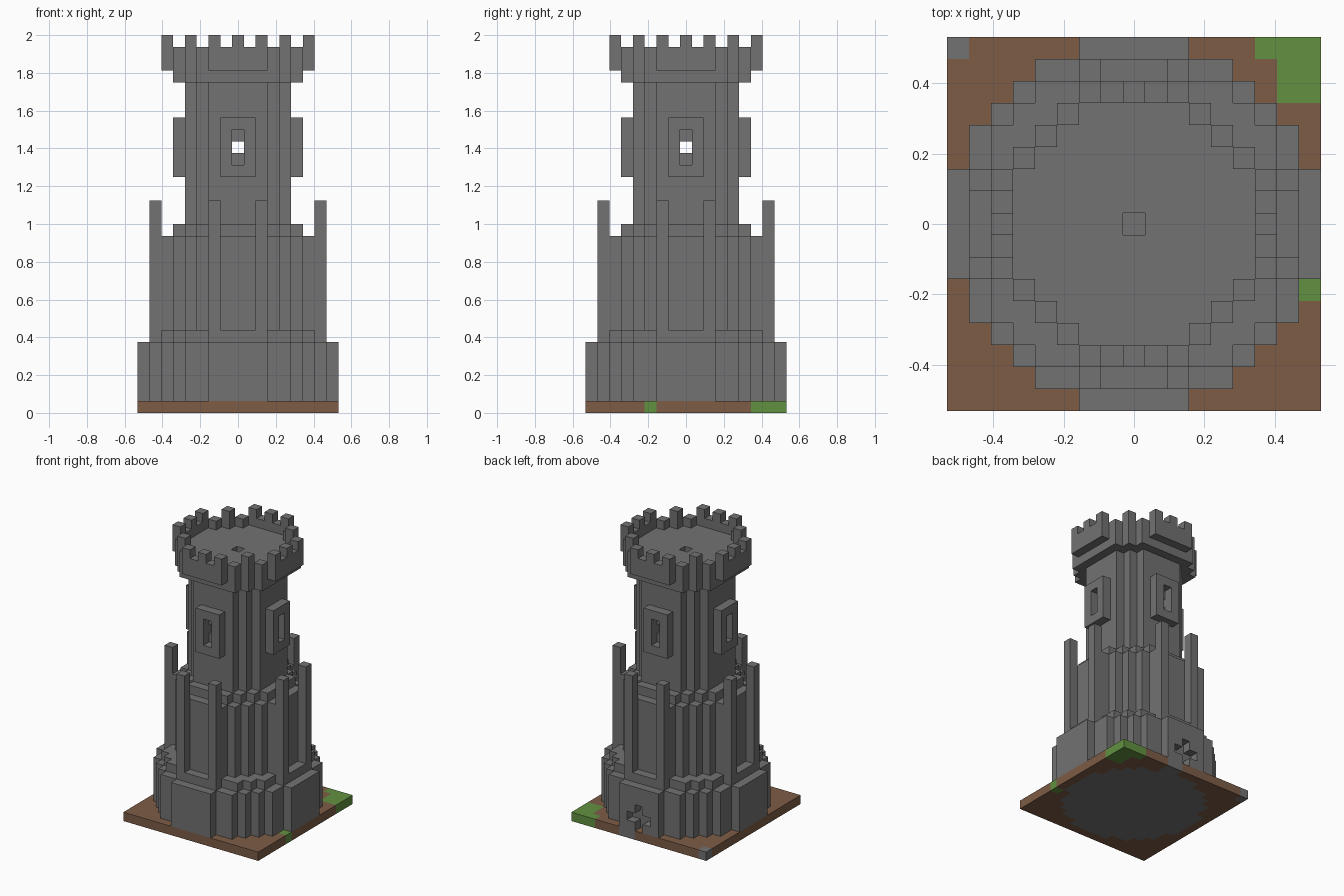
import bpy, bmesh, math
from mathutils import Vector

if "Cube" in bpy.data.objects:
    bpy.data.objects.remove(bpy.data.objects["Cube"], do_unlink=True)

U = 1 / 16  # edge of one block


def material(name, rgb):
    m = bpy.data.materials.new(name)
    m.use_nodes = True
    m.diffuse_color = (*rgb, 1)
    m.node_tree.nodes["Principled BSDF"].inputs["Base Color"].default_value = (*rgb, 1)
    return m


STONE = material("stone grey", (0.168, 0.168, 0.168))
EARTH = material("earth brown", (0.205, 0.107, 0.061))
GRASS = material("grass green", (0.122, 0.283, 0.053))

DIRECTIONS = [Vector(s * v for v in axis) for s in (1, -1)
              for axis in ((1, 0, 0), (0, 1, 0), (0, 0, 1))]


def build(name, blocks, mats=(STONE,), paint=lambda c: 0):
    """Skin a set of blocks with outer faces, then merge the flat areas."""
    bm = bmesh.new()
    corners = {}

    def corner(p):
        key = tuple(round(v * 2) for v in p)
        if key not in corners:
            corners[key] = bm.verts.new(Vector(p) * U)
        return corners[key]

    for c in sorted(blocks):
        mid = Vector(c) + Vector((0, 0, 0.5))
        for d in DIRECTIONS:
            if tuple(int(a + b) for a, b in zip(c, d)) in blocks:
                continue
            a = Vector((d.y, d.z, d.x))
            b = d.cross(a)
            ring = [mid + (d + a * s + b * t) / 2
                    for s, t in ((-1, -1), (1, -1), (1, 1), (-1, 1))]
            face = bm.faces.new([corner(p) for p in ring])
            face.material_index = paint(c)
    bmesh.ops.dissolve_limit(bm, angle_limit=math.radians(1), verts=bm.verts,
                             edges=bm.edges, delimit={'MATERIAL'})
    me = bpy.data.meshes.new(name)
    bm.to_mesh(me)
    bm.free()
    for m in mats:
        me.materials.append(m)
    ob = bpy.data.objects.new(name, me)
    bpy.context.collection.objects.link(ob)
    return ob


def box(xs, ys, zs):
    return {(i, j, k) for i in range(xs[0], xs[1] + 1)
            for j in range(ys[0], ys[1] + 1) for k in range(*zs)}


def in_disc(i, j, r):
    return i * i + j * j <= r * r + 4


def disc(r, z0, z1):
    return {c for c in box((-r, r), (-r, r), (z0, z1)) if in_disc(c[0], c[1], r)}


def four_sides(blocks):
    out = set()
    for i, j, k in blocks:
        out |= {(i, j, k), (-j, i, k), (-i, -j, k), (j, -i, k)}
    return out


# Ground slab with a grassy corner, a tuft and stone blocks
def ground_paint(c):
    i, j, k = c
    if (i >= 7 and j >= 6) or (i == 6 and j == 8) or (i == 8 and j == -3):
        return 2
    if in_disc(i, j, 7) or (i == -8 and j == 8) or (j == 8 and i in (1, 2)):
        return 1
    return 0


build("ground", box((-8, 8), (-8, 8), (0, 1)), (EARTH, STONE, GRASS), ground_paint)

# Plinth with a cross-shaped slit in the back
slit = box((0, 0), (8, 8), (1, 4)) | box((-1, 1), (8, 8), (2, 3))
build("plinth", disc(8, 1, 6) - slit)
build("plinth_step", disc(7, 6, 7))

# Lower tower, its step and the paired buttress posts
build("lower_tower", disc(6, 7, 15))
build("lower_tower_step", disc(5, 15, 16))
build("buttress_posts", four_sides(box((-2, -2), (-7, -7), (7, 18)) |
                                   box((2, 2), (-7, -7), (7, 18))))

# Shaft with sight holes running through both ways
sight = box((-4, 4), (0, 0), (22, 23)) | box((0, 0), (-4, 4), (22, 23))
build("shaft", disc(4, 16, 28) - sight)

# Raised window surrounds
surround = box((-1, 1), (-5, -5), (20, 25)) - box((0, 0), (-5, -5), (21, 24))
build("window_surrounds", four_sides(surround))

# Roof deck with a central hatch
build("roof_deck", disc(5, 28, 30) - {(0, 0, 29)})

# Parapet: side panels start one block above the corner steps
parapet = {c for c in disc(6, 28, 31) if not in_disc(c[0], c[1], 5)
           and not (c[2] == 28 and max(abs(c[0]), abs(c[1])) == 6)}
merlons = {c for c in disc(6, 31, 32) if not in_disc(c[0], c[1], 5)
           and c[0] % 2 == 0 and c[1] % 2 == 0}
build("parapet", parapet | merlons)
